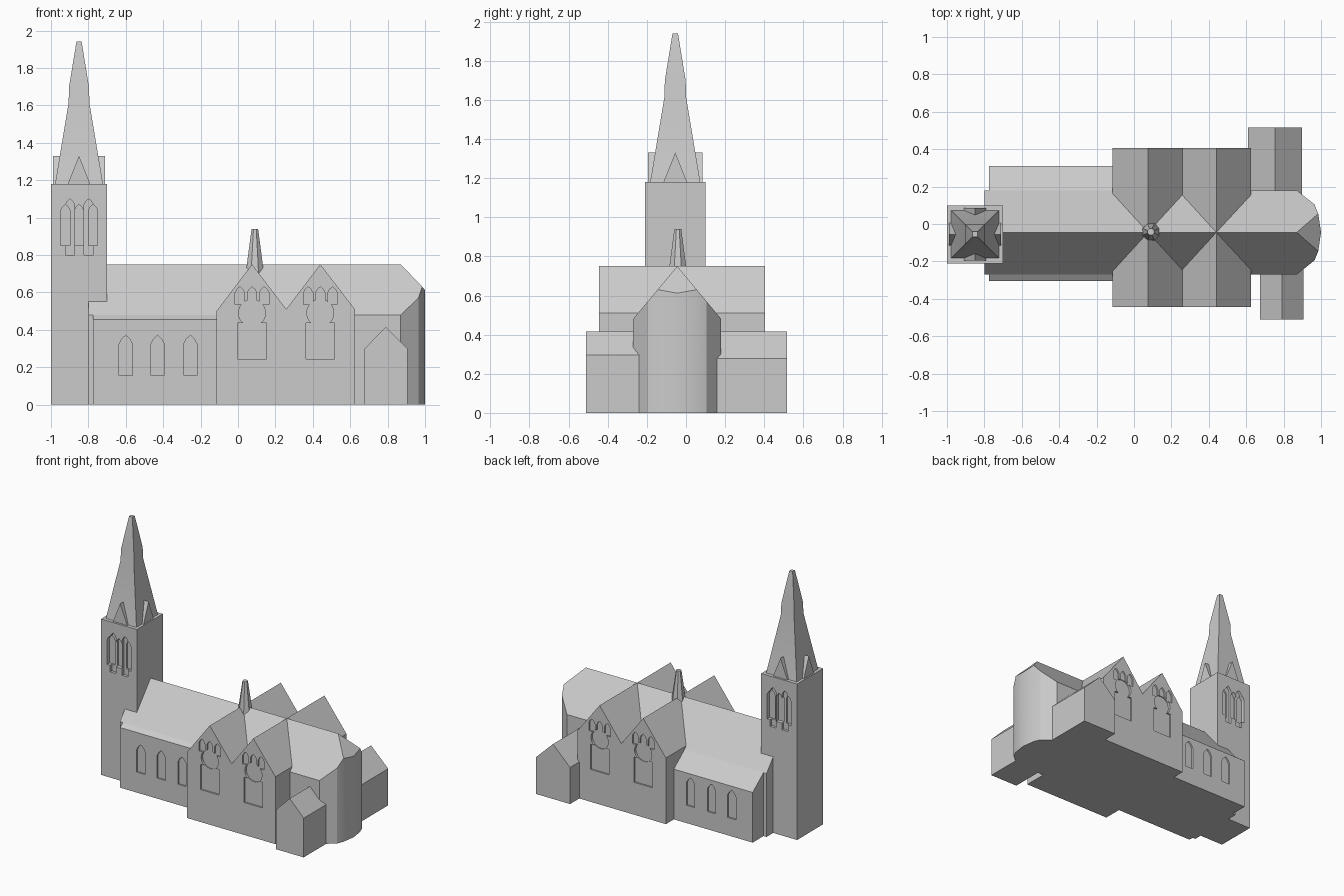
import bpy, bmesh, math
from mathutils import Vector

if "Cube" in bpy.data.objects:
    bpy.data.objects.remove(bpy.data.objects["Cube"])

stone = bpy.data.materials.new("grey stone")
stone.diffuse_color = (0.6, 0.6, 0.6, 1)
stone.use_nodes = True
stone.node_tree.nodes["Principled BSDF"].inputs["Base Color"].default_value = stone.diffuse_color
CY = -0.045  # centre line of nave


def finish(name, bm):
    bmesh.ops.recalc_face_normals(bm, faces=bm.faces)
    me = bpy.data.meshes.new(name)
    bm.to_mesh(me)
    bm.free()
    me.materials.append(stone)
    ob = bpy.data.objects.new(name, me)
    bpy.context.collection.objects.link(ob)
    return ob


def prism(name, pts, axis, a, b):
    """Extrude a 2D outline along an axis from a to b."""
    def place(p, t):
        return {'x': (t, p[0], p[1]), 'y': (p[0], t, p[1]), 'z': (p[0], p[1], t)}[axis]
    bm = bmesh.new()
    lo = [bm.verts.new(place(p, a)) for p in pts]
    hi = [bm.verts.new(place(p, b)) for p in pts]
    bm.faces.new(lo)
    bm.faces.new(hi)
    n = len(pts)
    for i in range(n):
        j = (i + 1) % n
        bm.faces.new((lo[i], lo[j], hi[j], hi[i]))
    return finish(name, bm)


def loft(name, cx, cy, rings, sides):
    """Stack regular rings (radius, z) into a tapering solid."""
    bm = bmesh.new()
    loops = []
    for r, z in rings:
        angs = [2 * math.pi * (i + 0.5) / sides for i in range(sides)]
        loops.append([bm.verts.new((cx + r * math.cos(t), cy + r * math.sin(t), z)) for t in angs])
    for lo, hi in zip(loops, loops[1:]):
        for i in range(sides):
            j = (i + 1) % sides
            bm.faces.new((lo[i], lo[j], hi[j], hi[i]))
    bm.faces.new(loops[0])
    bm.faces.new(loops[-1])
    return finish(name, bm)


def gable(x0, x1, eave, peak):
    return [(x0, 0), (x1, 0), (x1, eave), ((x0 + x1) / 2, peak), (x0, eave)]


def lancet(x, w, z0, z1):
    s = z1 - w * 1.3
    return [(x - w, z0), (x + w, z0), (x + w, s), (x + w * .6, s + w * .75), (x, z1),
            (x - w * .6, s + w * .75), (x - w, s)]


def circle(x, z, r, n=28):
    return [(x + r * math.cos(2 * math.pi * i / n), z + r * math.sin(2 * math.pi * i / n)) for i in range(n)]


def recess(ob, pts, wall, depth):
    """Sink a window outline into a wall at y = wall."""
    inward = depth if wall < 0 else -depth
    cutter = prism("cutter", pts, 'y', wall - inward * 2, wall + inward)
    cutter.hide_render = True
    m = ob.modifiers.new("cut", 'BOOLEAN')
    m.operation = 'DIFFERENCE'
    m.solver = 'EXACT'
    m.object = cutter
    bpy.context.view_layer.objects.active = ob
    bpy.ops.object.modifier_apply(modifier=m.name)
    bpy.data.objects.remove(cutter)


# Nave with hipped, rounded apse
bm = bmesh.new()
pts = [(-.8, CY, .75), (.87, CY, .75), (1, CY, 0), (1, CY, .612)]
for x, o in ((-.8, .225), (.87, .225), (.965, .15), (.985, .1)):
    for s in (-1, 1):
        pts += [(x, CY + s * o, 0), (x, CY + s * o, .75 - 1.2 * o)]
for p in pts:
    bm.verts.new(p)
bmesh.ops.convex_hull(bm, input=bm.verts)
bmesh.ops.dissolve_limit(bm, angle_limit=.01, verts=bm.verts, edges=bm.edges)
finish("nave", bm)

# Tower with belfry openings front and back
tx, ty = -.85, -.055
tower = prism("tower", [(-1, -.21), (-.7, -.21), (-.7, .1), (-1, .1)], 'z', 0, 1.18)
for wall in (-.21, .1):
    for x in (-.923, -.85, -.775):
        recess(tower, lancet(x, .025, .85, 1.07), wall, .03)
    for x in (-.898, -.798):
        recess(tower, lancet(x, .025, .80, 1.10), wall, .02)

# Spire and its four gabled dormers
q = math.sqrt(2)
loft("spire", tx, ty, [(.128 * q, 1.18), (.056 * q, 1.61), (.053 * q, 1.70), (.014 * q, 1.94)], 4)
for s in (-1, 1):
    prism("spire_dormer", [(tx - .06, 1.18), (tx + .06, 1.18), (tx, 1.33)], 'y', ty, ty + s * .14)
    prism("spire_dormer", [(ty - .06, 1.18), (ty + .06, 1.18), (ty, 1.33)], 'x', tx, tx + s * .14)

# Side aisles
front_aisle = prism("front_aisle", [(-.305, 0), (-.305, .455), (-.27, .48), (-.2, .48), (-.2, 0)],
                    'x', -.775, -.05)
back_aisle = prism("back_aisle", [(.31, 0), (.31, .38), (.18, .48), (.12, .48), (.12, 0)],
                   'x', -.775, -.05)
for x in (-.6, -.43, -.255):
    recess(front_aisle, lancet(x, .035, .155, .37), -.305, .012)
    recess(back_aisle, lancet(x, .035, .135, .35), .31, .012)

# Double-gabled transept with traceried windows
transept = prism("transept", [(-.115, 0), (.625, 0), (.625, .51), (.44, .75), (.258, .51),
                              (.075, .75), (-.115, .50)], 'y', -.445, .405)
for wall in (-.445, .405):
    for x in (.075, .44):
        recess(transept, [(x - .077, .245), (x + .077, .245), (x + .077, .437), (x - .077, .437)], wall, .012)
        for dx in (-.065, 0, .065):
            recess(transept, lancet(x + dx, .025, .535, .63), wall, .012)
        recess(transept, circle(x, .49, .072), wall, .018)

# Small gabled annexes beside the apse
prism("front_annex", gable(.674, .907, .297, .415), 'y', -.51, -.15)
prism("back_annex", gable(.61, .897, .277, .415), 'y', .07, .515)

# Ridge turret
loft("ridge_turret", .09, -.042, [(.05, .70), (.046, .75), (.019, .94)], 8)

# Smooth only the shallow bends
for ob in bpy.data.objects:
    ob.select_set(True)
bpy.ops.object.shade_smooth_by_angle(angle=math.radians(25))
